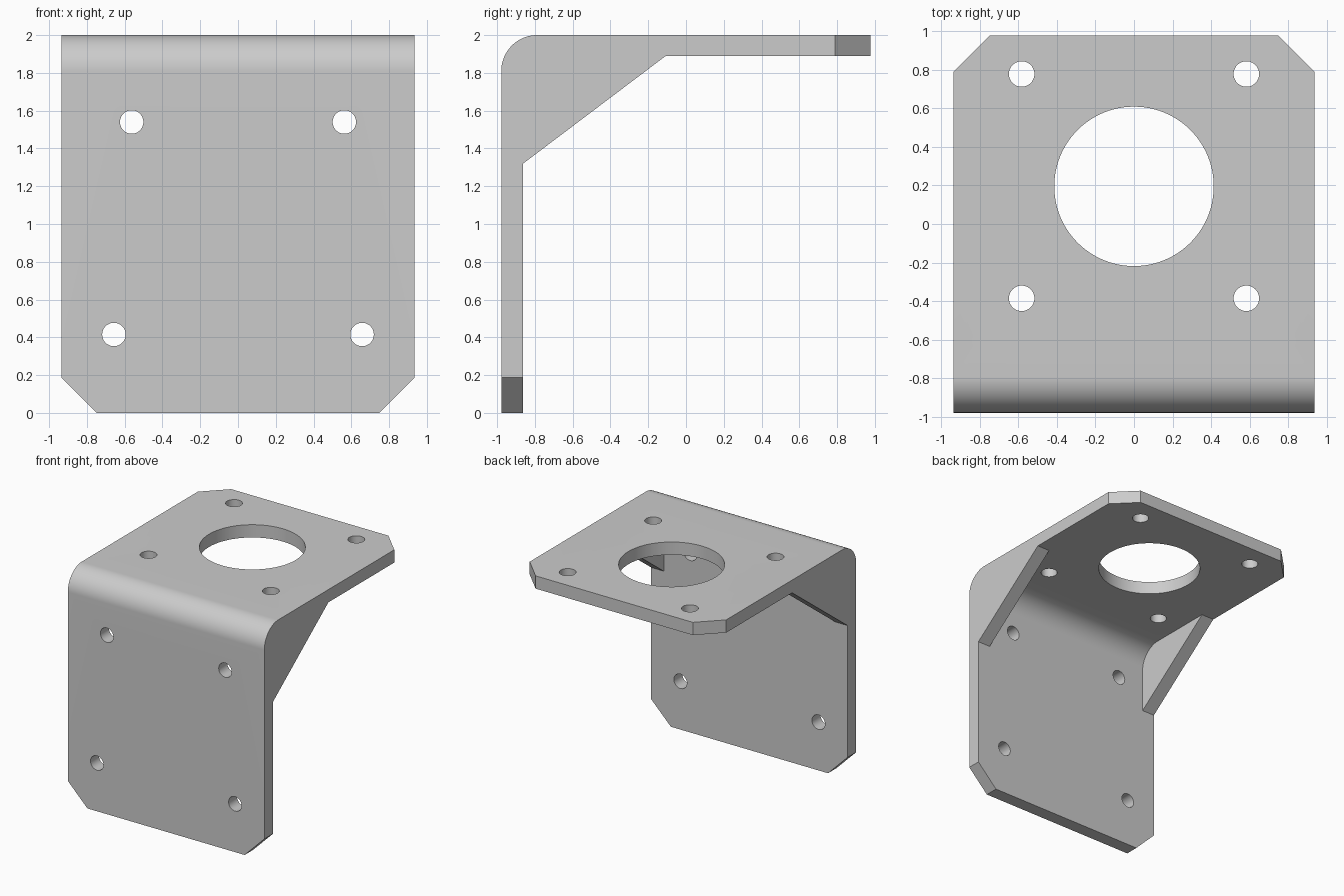
import bpy
import bmesh
from math import cos, sin, pi
from mathutils import Matrix, Vector

cube = bpy.data.objects.get("Cube")
if cube:
    bpy.data.objects.remove(cube, do_unlink=True)

HALF_W, FRONT, BACK, TOP = 0.935, -0.978, 0.976, 2.0
INNER_Y, INNER_Z = -0.862, 1.89      # inner faces of the two plates
BEND, CHAMFER, GUSSET = 0.19, 0.187, 0.12

metal = bpy.data.materials.new("grey metal")
metal.use_nodes = True
grey = (0.6, 0.6, 0.6, 1)
metal.diffuse_color = grey
metal.node_tree.nodes["Principled BSDF"].inputs["Base Color"].default_value = grey


def finish(name, bm):
    bmesh.ops.recalc_face_normals(bm, faces=bm.faces)
    mesh = bpy.data.meshes.new(name)
    bm.to_mesh(mesh)
    bm.free()
    mesh.materials.append(metal)
    obj = bpy.data.objects.new(name, mesh)
    bpy.context.collection.objects.link(obj)
    return obj


def extrude_profile(bm, profile, x0, x1):
    """Extrude a closed (y, z) profile along x."""
    face = bm.faces.new([bm.verts.new((x0, y, z)) for y, z in profile])
    out = bmesh.ops.extrude_face_region(bm, geom=[face])["geom"]
    moved = [v for v in out if isinstance(v, bmesh.types.BMVert)]
    bmesh.ops.translate(bm, verts=moved, vec=(x1 - x0, 0, 0))


def bend(y, z, steps=24):
    """Quarter arc from the vertical plate to the horizontal one."""
    cy, cz = y + BEND, z - BEND
    return [(cy - BEND * cos(pi / 2 * i / steps), cz + BEND * sin(pi / 2 * i / steps))
            for i in range(steps + 1)]


def add_cutter(bm, centre, radius, axis, segments=48):
    rot = Matrix.Rotation(pi / 2, 4, 'X') if axis == 'Y' else Matrix()
    bmesh.ops.create_cone(bm, cap_ends=True, segments=segments, radius1=radius,
                          radius2=radius, depth=0.4,
                          matrix=Matrix.Translation(Vector(centre)) @ rot)


def apply_boolean(obj, other, operation):
    mod = obj.modifiers.new(operation.lower(), 'BOOLEAN')
    mod.operation, mod.solver, mod.object = operation, 'EXACT', other
    bpy.ops.object.modifier_apply(modifier=mod.name)
    bpy.data.objects.remove(other, do_unlink=True)


# Bent sheet: vertical front plate and horizontal top plate
bm = bmesh.new()
outer, inner = bend(FRONT, TOP), bend(INNER_Y, INNER_Z)
extrude_profile(bm, [(FRONT, 0)] + outer + [(BACK, TOP), (BACK, INNER_Z)]
                + inner[::-1] + [(INNER_Y, 0)], -HALF_W, HALF_W)
bracket = finish("angle_bracket", bm)
bpy.context.view_layer.objects.active = bracket
bracket.select_set(True)

# Diagonal gussets along both sides, rooted inside the sheet
bm = bmesh.new()
wedge = [(INNER_Y, 1.32), (-0.107, INNER_Z), (-0.107, 1.93), (-0.9, 1.93), (-0.9, 1.32)]
for side in (-1, 1):
    extrude_profile(bm, wedge, side * HALF_W, side * (HALF_W - GUSSET))
apply_boolean(bracket, finish("gussets", bm), 'UNION')

# Holes, and four-sided cutters that chamfer the free corners
bm = bmesh.new()
add_cutter(bm, (0, 0.195, 1.95), 0.413, 'Z', 96)
for s in (-1, 1):
    for y in (0.777, -0.385):
        add_cutter(bm, (s * 0.582, y, 1.95), 0.066, 'Z')
    for x, z in ((0.563, 1.54), (0.657, 0.415)):
        add_cutter(bm, (s * x, -0.92, z), 0.062, 'Y')
    add_cutter(bm, (s * HALF_W, BACK, 1.95), CHAMFER, 'Z', 4)
    add_cutter(bm, (s * HALF_W, -0.92, 0), CHAMFER, 'Y', 4)
apply_boolean(bracket, finish("cutters", bm), 'DIFFERENCE')

bpy.ops.object.shade_smooth_by_angle(angle=pi / 6)
